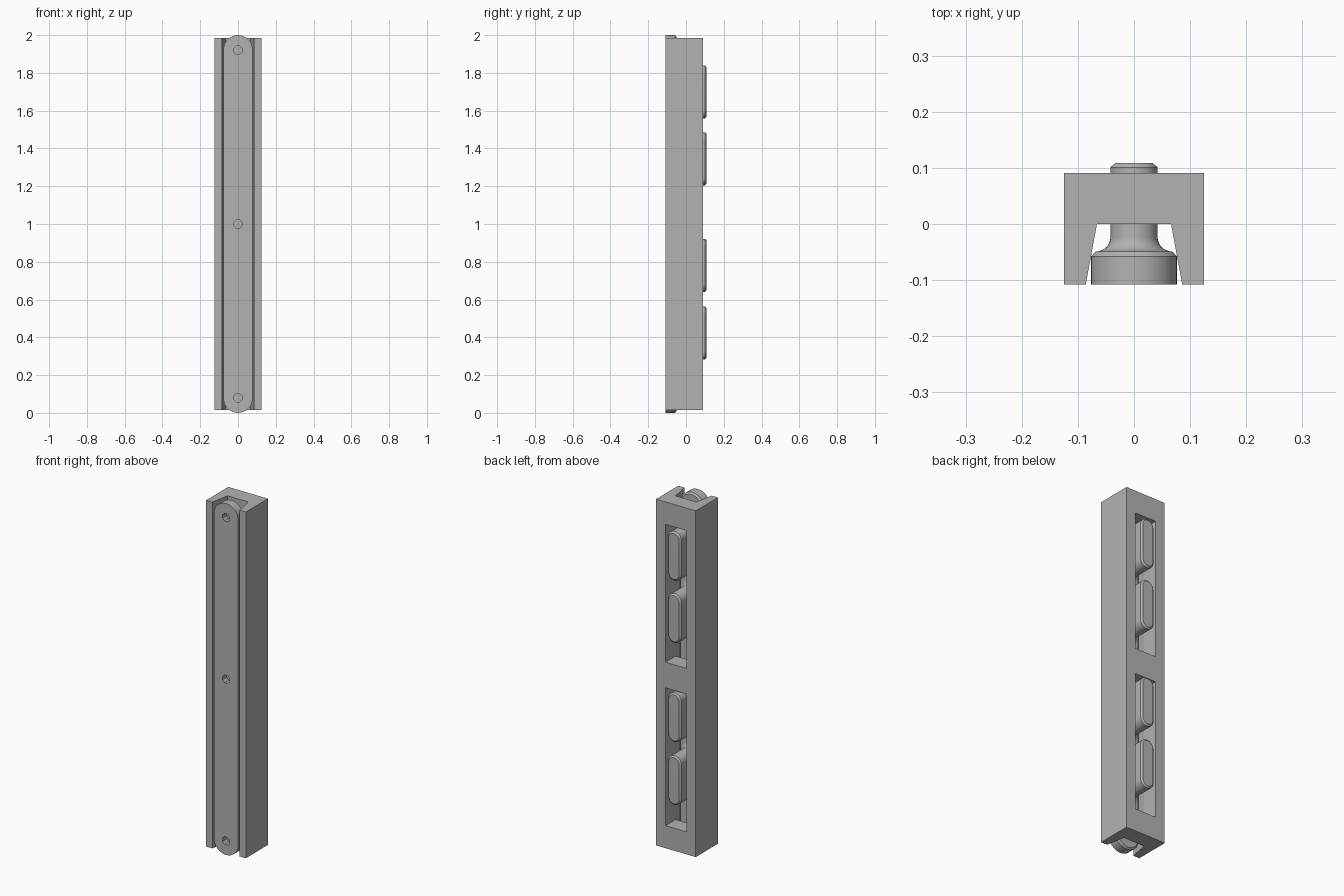
import bpy, bmesh, math

cube = bpy.data.objects.get("Cube")
if cube:
    bpy.data.objects.remove(cube, do_unlink=True)

grey = bpy.data.materials.new("plain grey")
grey.use_nodes = True
colour = (0.45, 0.45, 0.45, 1)
grey.diffuse_color = colour
grey.node_tree.nodes["Principled BSDF"].inputs["Base Color"].default_value = colour

FRONT, REAR, BACK = -0.108, 0.091, 0.109
FLOOR_HALF, MOUTH_HALF = 0.066, 0.086


def loft(name, rings):
    """Skin a stack of matching rings and cap both ends."""
    bm = bmesh.new()
    loops = [[bm.verts.new(p) for p in ring] for ring in rings]
    n = len(loops[0])
    for a, b in zip(loops, loops[1:]):
        for i in range(n):
            j = (i + 1) % n
            bm.faces.new((a[i], a[j], b[j], b[i]))
    bm.faces.new(loops[0])
    bm.faces.new(loops[-1])
    bmesh.ops.recalc_face_normals(bm, faces=bm.faces)
    mesh = bpy.data.meshes.new(name)
    bm.to_mesh(mesh)
    bm.free()
    mesh.materials.append(grey)
    obj = bpy.data.objects.new(name, mesh)
    bpy.context.collection.objects.link(obj)
    return obj


def activate(obj):
    bpy.ops.object.select_all(action='DESELECT')
    obj.select_set(True)
    bpy.context.view_layer.objects.active = obj


def capsule(radius, half_length, y, zc, steps=16):
    """Upright rounded slot outline in the plane at depth y."""
    ring = []
    for side in (1, -1):
        for i in range(steps + 1):
            a = math.pi * i / steps
            ring.append((side * radius * math.cos(a), y,
                         zc + side * (half_length + radius * math.sin(a))))
    return ring


def box(name, half_x, y0, y1, z0, z1):
    return loft(name, [[(-half_x, y, z0), (half_x, y, z0), (half_x, y, z1), (-half_x, y, z1)]
                       for y in (y0, y1)])


def cut(obj, cutter):
    mod = obj.modifiers.new("cut", 'BOOLEAN')
    mod.operation = 'DIFFERENCE'
    mod.solver = 'EXACT'
    mod.object = cutter
    activate(obj)
    bpy.ops.object.modifier_apply(modifier=mod.name)
    bpy.data.objects.remove(cutter, do_unlink=True)


def smooth(obj):
    activate(obj)
    bpy.ops.object.shade_smooth_by_angle(angle=math.radians(30))


# Housing: a rail with a tapered channel along its front
half = [(0.125, REAR), (0.125, FRONT), (MOUTH_HALF, FRONT), (FLOOR_HALF, 0)]
outline = half + [(-x, y) for x, y in reversed(half)]
housing = loft("housing", [[(x, y, z) for x, y in outline] for z in (0.015, 1.985)])

# Two windows through the rear wall
for low, high in ((0.143, 0.927), (1.073, 1.857)):
    cut(housing, box("window_cutter", FLOOR_HALF - 0.0005, -0.03, 0.15, low, high))

# Slider bar with rounded ends and a chamfered rear edge
slider = loft("slider_bar", [capsule(r, 0.923, y, 1.0)
                             for r, y in ((0.077, FRONT), (0.077, -0.058), (0.068, -0.049))])

# Blind screw holes in the slider
for z in (0.08, 1.0, 1.92):
    rings = [[(0.024 * math.cos(k * math.pi / 4 + math.pi / 8), y,
               z + 0.024 * math.sin(k * math.pi / 4 + math.pi / 8)) for k in range(8)]
             for y in (-0.15, -0.07)]
    cut(slider, loft("screw_hole_cutter", rings))
smooth(slider)

# Four lugs with a filleted foot and a chamfered tip
fillet = 0.026
profile = [(0.068, -0.052)]
for i in range(9):
    a = math.pi / 2 * i / 8
    profile.append((0.042 + fillet * (1 - math.sin(a)), -0.049 + fillet * (1 - math.cos(a))))
profile += [(0.042, 0.101), (0.033, BACK)]
for n, z in enumerate((0.423, 0.781, 1.345, 1.699), 1):
    lug = loft(f"lug_{n}", [capsule(r, 0.098, y, z) for r, y in profile])
    smooth(lug)
